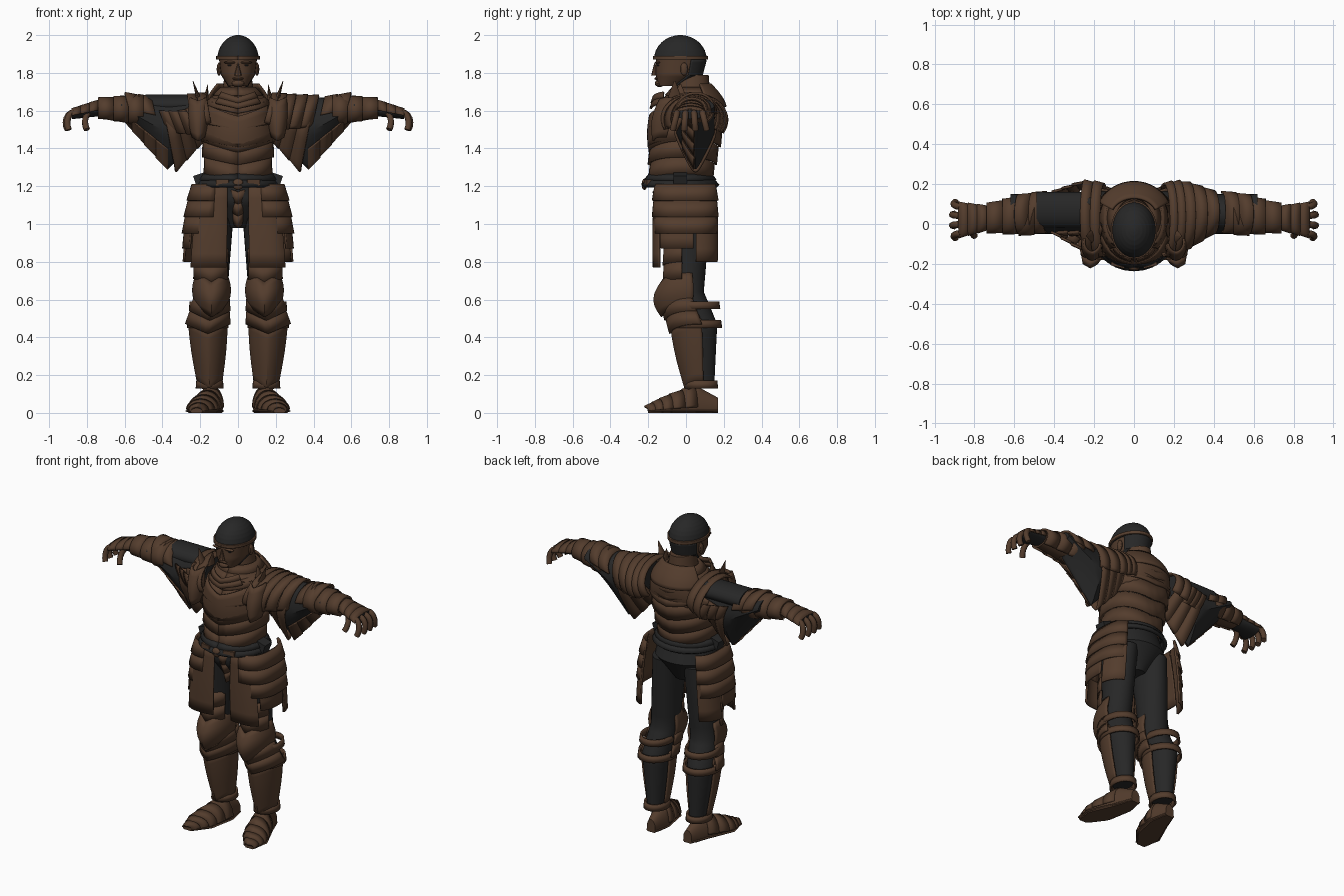
import bpy, bmesh
from math import sin, cos, radians, pi, copysign
from mathutils import Matrix, Vector, Euler

if "Cube" in bpy.data.objects:
    bpy.data.objects.remove(bpy.data.objects["Cube"])


def material(name, red, green, blue):
    colour = (red, green, blue, 1)
    made = bpy.data.materials.new(name)
    made.use_nodes = True
    made.diffuse_color = colour
    made.node_tree.nodes["Principled BSDF"].inputs["Base Color"].default_value = colour
    return made


BROWN = material("brown leather", .088, .046, .026)
BLACK = material("black cloth", .02, .02, .02)


def place(name, data, mat, mirror):
    data.materials.append(mat)
    made = bpy.data.objects.new(name, data)
    bpy.context.collection.objects.link(made)
    if mirror:
        made.modifiers.new("Mirror", "MIRROR")
    return made


def finish(name, mesh, mat, mirror):
    bmesh.ops.recalc_face_normals(mesh, faces=mesh.faces)
    data = bpy.data.meshes.new(name)
    mesh.to_mesh(data)
    mesh.free()
    data.shade_smooth()
    data.set_sharp_from_angle(angle=radians(32))
    return place(name, data, mat, mirror)


def at(x, y, z):
    return Vector((x, y, z))


def lift(joint, height):
    return joint + at(0, 0, height)


def blend(stations, u):
    """Centre and two radii at a position along the stations."""
    index = min(int(u), len(stations) - 2)
    (c, w, d), (c_next, w_next, d_next) = stations[index:index + 2]
    t = u - index
    return c.lerp(c_next, t), w + (w_next - w) * t, d + (d_next - d) * t


def shell(name, mat, stations, axis="z", arc=None, plates=0, flare=.05, grow=1, belly=0,
          vee=0, lean=0, taper=0, box=1, side=1, sides=28, thick=.012, mirror=False):
    """Skin rings around a line of joints: a capped solid, or an arc of thin plates.

    Angle zero faces the front, or upwards when the line runs along x or y."""
    span = len(stations) - 1
    pieces = plates or span * 6
    first, last = arc or (0, 360)
    angles = [radians(first + (last - first) * i / sides) for i in range(sides + bool(arc))]
    mesh = bmesh.new()

    def ring(step, swell):
        centre, wide, deep = blend(stations, span * step / pieces)
        swell *= grow * (1 + belly * sin(pi * step / pieces))
        wide, deep = wide * swell, deep * swell
        verts = []
        for angle in angles:
            s, c = sin(angle), cos(angle)
            ridge = vee * (1 - abs(s))
            s, c = copysign(abs(s) ** box, s), copysign(abs(c) ** box, c)
            if axis == "z":
                offset = at(wide * s, -deep * c * (1 + ridge), -ridge)
            elif axis == "x":
                offset = at(lean * c, -wide * s * (1 + taper * min(c, 0)), deep * c)
            else:
                offset = at(wide * s, ridge, max(deep * c, -centre.z))
            spot = centre + offset
            verts.append(mesh.verts.new((spot.x * side, spot.y, spot.z)))
        return verts

    def skin(upper, lower):
        for i in range(sides):
            j = (i + 1) % len(upper)
            mesh.faces.new((upper[i], upper[j], lower[j], lower[i]))

    if plates:
        for step in range(plates):
            skin(ring(step, 1), ring(step + 1, 1 + flare))
    else:
        rings = [ring(step, 1) for step in range(pieces + 1)]
        for upper, lower in zip(rings, rings[1:]):
            skin(upper, lower)
        if not arc:
            mesh.faces.new(rings[0])
            mesh.faces.new(rings[-1])
    made = finish(name, mesh, mat, mirror)
    if arc:
        solid = made.modifiers.new("Thickness", "SOLIDIFY")
        solid.thickness, solid.offset = thick, 0


def blob(name, mat, centre, size, kind="ball", turn=(0, 0, 0), mirror=False):
    mesh = bmesh.new()
    if kind == "ball":
        bmesh.ops.create_uvsphere(mesh, u_segments=12, v_segments=8, radius=1)
    elif kind == "box":
        bmesh.ops.create_cube(mesh, size=2)
    else:
        bmesh.ops.create_cone(mesh, cap_ends=True, segments=8, radius1=1, radius2=.1, depth=2)
    spin = Euler([radians(a) for a in turn]).to_matrix().to_4x4()
    mesh.transform(Matrix.Translation(centre) @ spin @ Matrix.Diagonal((*size, 1)))
    finish(name, mesh, mat, mirror)


def finger(name, knuckle, reach, drop, sway):
    """A round tube curling forwards and down from the knuckle."""
    data = bpy.data.curves.new(name, "CURVE")
    data.dimensions, data.bevel_depth, data.bevel_resolution = "3D", .017, 2
    data.use_fill_caps = True
    spline = data.splines.new("POLY")
    spline.points.add(6)
    for i, dot in enumerate(spline.points):
        curl = radians(i * 22)
        bend = 1 - cos(curl)
        dot.co = (*(knuckle + at(reach * sin(curl), sway * bend, -drop * bend)), 1)
    place(name, data, BROWN, True)


FULL, FRONT, BACK = (0, 360), (-100, 100), (115, 245)

# Joints down the middle and on the figure's left side
BROW, CHEEK, JAW = at(0, -.03, 1.87), at(0, -.04, 1.79), at(0, -.09, 1.73)
NECK, CHEST, WAIST = at(0, .03, 1.67), at(0, 0, 1.54), at(0, -.03, 1.26)
HIPS, CROTCH = at(0, 0, 1.12), at(0, 0, .98)
HIP, KNEE, CALF, ANKLE = at(.11, 0, 1.1), at(.14, .01, .64), at(.16, .06, .47), at(.15, .08, .15)
SHOULDER, UPPER_ARM, ELBOW = at(.15, .02, 1.58), at(.25, .04, 1.55), at(.4, .06, 1.56)
FOREARM, WRIST, KNUCKLES = at(.5, .05, 1.6), at(.74, .03, 1.61), at(.88, .02, 1.58)

# Head and face
skull = [(JAW, .05, .06), (CHEEK, .09, .12), (BROW, .1, .13)]
shell("head", BROWN, skull, box=.9)
shell("nape_cloth", BLACK, skull, arc=BACK, grow=1.03)
dome = [(lift(BROW, .13 * sin(a)), .11 * cos(a), .14 * cos(a)) for a in [pi / 2 * i / 8 for i in range(8)]]
shell("cap", BLACK, dome + [(lift(BROW, .13), .01, .01)])
shell("cap_band", BROWN, [(BROW, .11, .14), (lift(BROW, .02), .11, .14)], arc=FULL)
shell("neck", BROWN, [(NECK, .09, .1), (lift(NECK, .12), .07, .09)])
blob("nose", BROWN, at(0, -.165, 1.82), (.02, .02, .035), kind="cone")
blob("lips", BROWN, at(0, -.155, 1.77), (.03, .012, .008))
blob("chin", BROWN, at(0, -.14, 1.745), (.035, .025, .02))
blob("brows", BROWN, at(.04, -.15, 1.855), (.035, .014, .008), mirror=True)
blob("eyes", BLACK, at(.04, -.146, 1.84), (.015, .008, .005), mirror=True)
blob("ears", BROWN, at(.1, -.01, 1.82), (.013, .02, .035), mirror=True)

# Collar and cuirass
shell("gorget", BROWN, [(lift(NECK, .05), .09, .1), (lift(NECK, -.03), .16, .16)], arc=FULL, plates=2)
shell("chin_guard", BROWN, [(lift(JAW, -.03), .09, .08), (lift(JAW, -.09), .12, .09)],
      arc=(-70, 70), plates=2, vee=.03)
shell("back_collar", BROWN, [(lift(NECK, .07), .12, .1), (lift(NECK, -.05), .19, .18)], arc=BACK, belly=.08)
trunk = [(NECK, .14, .15), (CHEST, .19, .18), (WAIST, .165, .15)]
shell("torso", BLACK, trunk, grow=.9)
shell("cuirass", BROWN, trunk, arc=FULL, plates=6, flare=.07, vee=.04, box=.85)
shell("breastplate", BROWN, [(lift(CHEST, .09), .16, .18), (lift(CHEST, -.1), .195, .18)],
      arc=(-80, 80), belly=.05, vee=.06, box=.85)
shell("back_plate", BROWN, [(lift(CHEST, .11), .18, .19), (lift(CHEST, -.06), .19, .17)],
      arc=BACK, belly=.07, box=.85)

# Hips and belt
shell("hips", BLACK, [(WAIST, .17, .14), (HIPS, .19, .16), (CROTCH, .06, .07)])
shell("belt", BLACK, [(WAIST, .18, .16), (lift(WAIST, -.06), .2, .19)], arc=FULL, plates=2, thick=.02)
blob("buckle", BROWN, at(0, -.22, 1.21), (.03, .015, .03))
blob("belt_studs", BROWN, at(.08, -.2, 1.22), (.035, .015, .016), kind="box", turn=(0, 0, 14), mirror=True)
blob("belt_pouches", BLACK, at(.2, -.03, 1.235), (.03, .035, .03), kind="box", turn=(0, 18, 0), mirror=True)
shell("codpiece", BROWN, [(at(0, -.09, 1.19), .06, .08), (at(0, -.03, 1), .02, .08)],
      arc=(-80, 80), plates=3, vee=.02)

# Hip plates hanging around the thighs
SKIRT = at(.12, 0, 1.21)
shell("hip_lames", BROWN, [(SKIRT, .12, .16), (at(.135, 0, .95), .15, .16)],
      arc=(0, 160), plates=3, belly=.05, box=.75, mirror=True)
for part, start, end, hem in (("front", -24, 40, .77), ("side", 44, 98, .87), ("back", 102, 160, .8)):
    shell(part + "_tassets", BROWN, [(SKIRT, .12, .16), (at(.14, 0, hem), .15, .17)],
          arc=(start, end), belly=.04, box=.75, mirror=True)

# Legs
shell("legs", BLACK, [(HIP, .09, .13), (KNEE, .08, .08), (CALF, .08, .1), (ANKLE, .05, .07)],
      belly=.06, mirror=True)
shell("thigh_plates", BROWN, [(lift(KNEE, .25), .095, .12), (lift(KNEE, .07), .09, .12)],
      arc=(-60, 75), plates=2, vee=.02, mirror=True)
shell("knee_plates", BROWN, [(lift(KNEE, .1), .075, .13), (lift(KNEE, -.08), .075, .13)],
      arc=FRONT, belly=.3, vee=.05, mirror=True)
shell("shin_caps", BROWN, [(lift(KNEE, -.03), .09, .13), (CALF, .11, .13)],
      arc=FRONT, plates=2, vee=.05, mirror=True)
shell("greaves", BROWN, [(lift(CALF, .03), .1, .13), (ANKLE, .06, .07)],
      arc=FRONT, belly=.08, vee=.05, mirror=True)
for centre, wide, deep in ((lift(CALF, .1), .09, .11), (CALF, .1, .12), (ANKLE, .065, .08)):
    shell("leg_straps", BROWN, [(lift(centre, .02), wide, deep), (lift(centre, -.02), wide, deep)],
          arc=FULL, plates=1, mirror=True)
blob("knee_hinges", BROWN, at(.24, .03, .5), (.02, .045, .04), mirror=True)

# Plated shoes turned outwards
foot = [(at(.13, .17, .03), .03, .05), (at(.14, .06, .03), .06, .11),
        (at(.19, -.1, .02), .08, .06), (at(.22, -.2, .01), .03, .02)]
shell("shoes", BROWN, foot, axis="y", mirror=True)
shell("shoe_lames", BROWN, foot[1:], axis="y", arc=(-90, 90), plates=5, vee=-.02, mirror=True)
shell("soles", BROWN, [(at(c.x, c.y, .01), wide, .01) for c, wide, deep in foot],
      axis="y", grow=1.1, mirror=True)


# Hanging sleeves, level along the top and deepest under the upper arm
def hang(x, depth):
    return at(x, .05, 1.67 - depth / 2), .1, depth / 2


sleeve = [hang(.2, .2), hang(.37, .38), hang(.62, .1)]
shell("sleeves", BLACK, sleeve, axis="x", taper=.65, mirror=True)
shell("sleeve_rims", BROWN, sleeve[1:], axis="x", arc=(115, 170), plates=4, grow=1.01, taper=.65, mirror=True)
shell("sleeve_folds", BROWN, sleeve[:2], axis="x", arc=(60, 290), plates=3, grow=1.02,
      taper=.6, lean=.04, mirror=True)

# Forearm guards and gloves
forearm = [(FOREARM, .1, .08), (WRIST, .065, .05)]
shell("vambraces", BROWN, forearm, axis="x", mirror=True)
shell("elbow_guards", BROWN, [(at(.44, .06, 1.59), .1, .08), (at(.58, .05, 1.62), .09, .07)],
      axis="x", arc=FRONT, plates=2, lean=.02, mirror=True)
shell("cuffs", BROWN, forearm, axis="x", arc=(-150, 150), plates=3, flare=.1, mirror=True)
hand = [(WRIST, .055, .04), (KNUCKLES, .08, .025)]
shell("palms", BLACK, hand, axis="x", mirror=True)
shell("glove_backs", BROWN, hand, axis="x", arc=FRONT, plates=3, grow=1.04, mirror=True)
for i in range(4):
    spread = (i - 1.5) * .045
    finger("fingers", KNUCKLES + at(-.01, spread, .01), .045 - abs(spread) / 6, .055, spread / 5)
finger("thumbs", WRIST + at(.03, -.04, -.01), .04, .06, -.03)

# Shoulder plates: the right arm is bare on top
pauldron = [(SHOULDER, .18, .11), (UPPER_ARM, .17, .13), (ELBOW, .1, .115)]
shell("left_pauldron", BROWN, pauldron, axis="x", arc=(-120, 112), plates=5, lean=.03)
shell("right_pauldron", BROWN, pauldron[:2], axis="x", arc=(-120, 112), plates=2, lean=.02, side=-1)
for part, start, end in (("front", 70, 125), ("back", -125, -75)):
    shell(f"right_arm_{part}_lames", BROWN, pauldron[1:], axis="x", arc=(start, end),
          plates=3, lean=.05, side=-1)
shell("right_upper_arm", BLACK, [(at(x, .07, 1.63), .09, .055) for x in (.2, .49)], axis="x", side=-1)
shell("shoulder_wings", BROWN, [(at(.21, -.09, 1.67), .04, .05), (at(.21, -.12, 1.46), .03, .05)],
      arc=(-80, 110), belly=.4, vee=.02, mirror=True)
blob("shoulder_spikes", BROWN, at(.225, -.06, 1.715), (.012, .035, .045), kind="cone", turn=(0, 18, 0), mirror=True)
blob("collar_spikes", BROWN, at(.165, -.03, 1.7), (.014, .04, .04), kind="cone", turn=(0, -8, 0), mirror=True)
